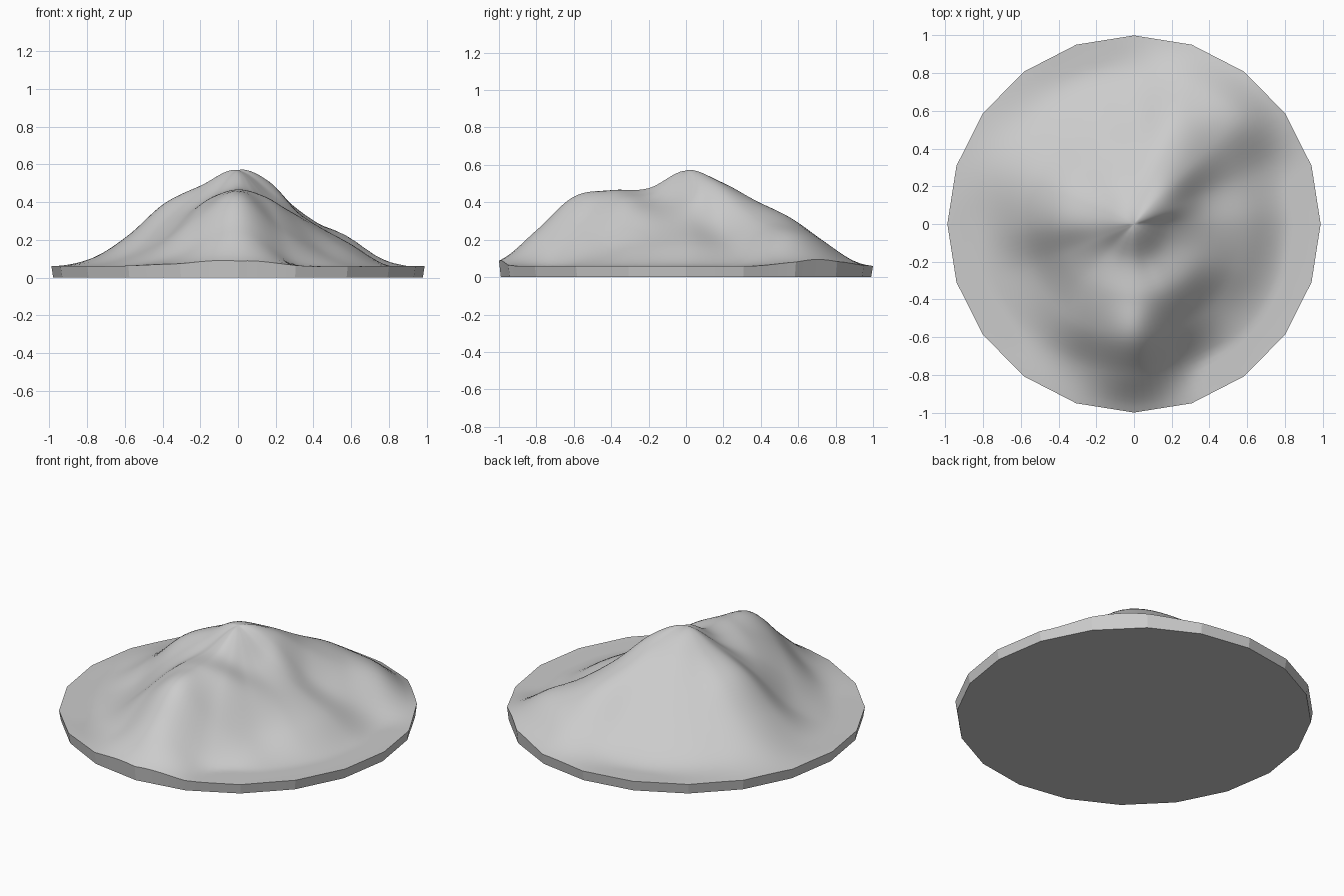
import bpy, bmesh, math

if "Cube" in bpy.data.objects:
    bpy.data.objects.remove(bpy.data.objects["Cube"])

PEAK, FLOOR = 0.57, 0.06
SIDES, PER_SIDE, RINGS = 20, 6, 36
# Terrain heights along 16 spokes (from +x, counter-clockwise) at r = .2 .4 .6 .8 1
SPOKES = [
    (.43, .29, .18, .065, .06), (.49, .29, .175, .08, .06),
    (.52, .39, .29, .225, .09), (.51, .41, .32, .19, .065),
    (.50, .36, .205, .085, .06), (.495, .345, .19, .07, .06),
    (.49, .35, .20, .09, .06), (.49, .385, .23, .115, .06),
    (.485, .385, .205, .08, .06), (.46, .32, .14, .065, .06),
    (.44, .33, .18, .07, .06), (.46, .415, .31, .13, .07),
    (.475, .465, .43, .25, .088), (.45, .42, .26, .08, .06),
    (.42, .345, .16, .065, .06), (.41, .30, .17, .065, .06)]


def spline(a, b, c, d, t):
    return b + 0.5 * t * (c - a + t * (2*a - 5*b + 4*c - d + t * (3*(b - c) + d - a)))


def spoke(angle):
    s = (angle / math.tau * 16) % 16
    i, t = int(s), s - int(s)
    rows = [SPOKES[(i + k) % 16] for k in (-1, 0, 1, 2)]
    return [spline(*v, t) for v in zip(*rows)]


def height(angle, r):
    h = spoke(angle)
    line = [spoke(angle + math.pi)[0], PEAK] + h + [h[-1]]
    i = min(int(r * 5), 4)
    return max(FLOOR - 0.001, spline(*line[i:i + 4], r * 5 - i))


bm = bmesh.new()
n = SIDES * PER_SIDE
step = math.tau / SIDES


def ring(r, base=False):
    verts = []
    for k in range(n):
        a = math.tau * k / n
        # blend from round near the peak to the 20-sided rim
        edge = math.cos(step / 2) / math.cos(a % step - step / 2)
        rad = r * (1 + (edge - 1) * r)
        z = 0 if base else height(a, min(rad, 1))
        verts.append(bm.verts.new((0.99 * rad * math.cos(a), rad * math.sin(a), z)))
    return verts


def bridge(a, b, smooth):
    for k in range(n):
        j = (k + 1) % n
        bm.faces.new((a[k], b[k], b[j], a[j])).smooth = smooth


# Hill surface
top = bm.verts.new((0, 0, PEAK))
prev = ring(1 / RINGS)
for k in range(n):
    bm.faces.new((top, prev[k], prev[(k + 1) % n])).smooth = True
for i in range(2, RINGS + 1):
    cur = ring(i / RINGS)
    bridge(prev, cur, True)
    prev = cur

# Faceted rim wall and flat underside
for k in range(n):
    bm.edges.get((prev[k], prev[(k + 1) % n])).smooth = False
base = ring(0.99, True)
bridge(prev, base, False)
bm.faces.new(base[::-1])

mesh = bpy.data.meshes.new("hill")
bm.to_mesh(mesh)
bm.free()
bpy.context.collection.objects.link(bpy.data.objects.new("hill", mesh))
